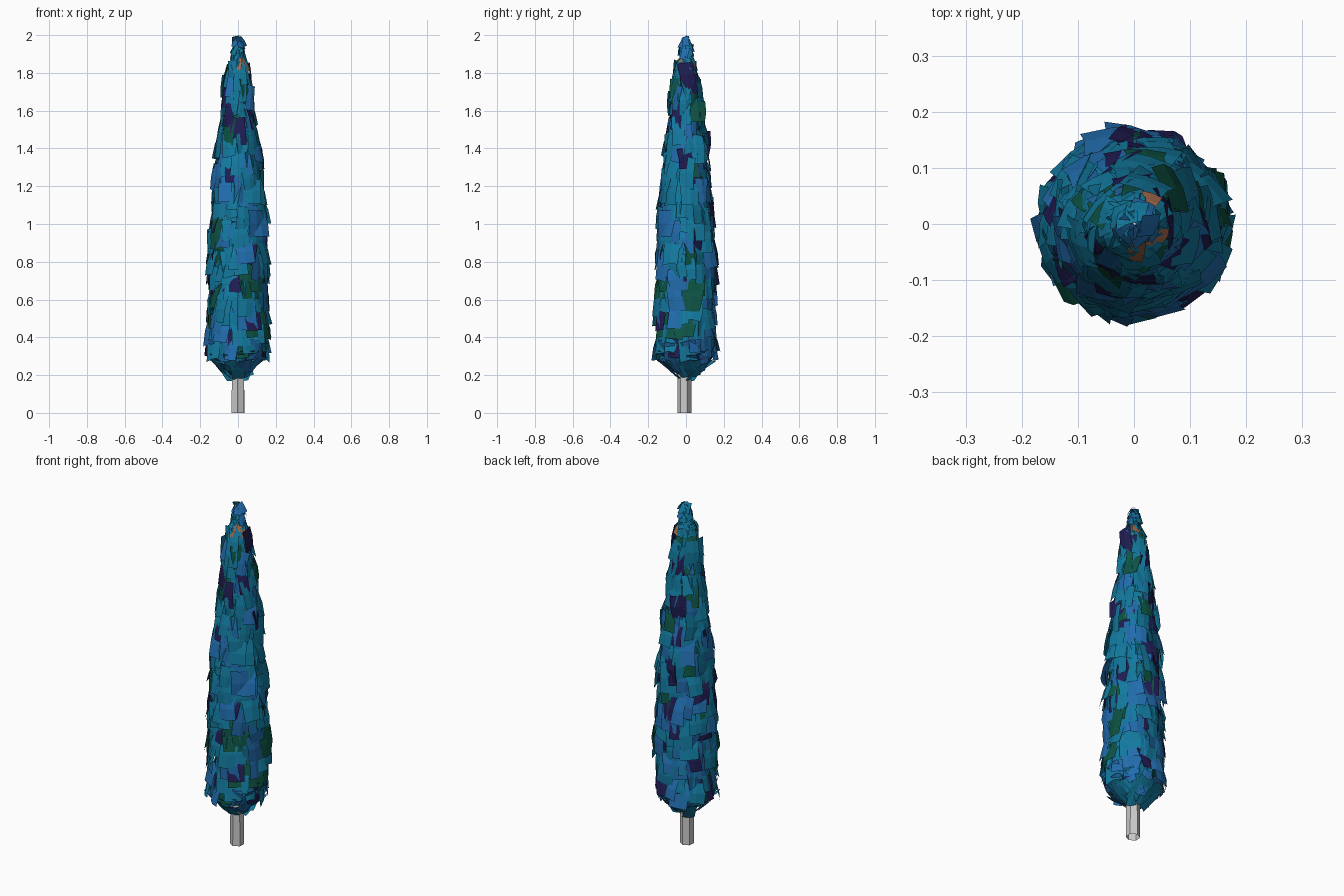
import bpy, bmesh, math, random
from mathutils import Vector, Matrix

if "Cube" in bpy.data.objects:
    bpy.data.objects.remove(bpy.data.objects["Cube"])

random.seed(11)

# outline of the crown: (height, radius)
OUTLINE = [(0.18, 0.04), (0.25, 0.125), (0.33, 0.155), (0.6, 0.152), (0.9, 0.148),
           (1.05, 0.138), (1.3, 0.118), (1.5, 0.096), (1.7, 0.077), (1.83, 0.06),
           (1.88, 0.036), (2.0, 0.026)]


def radius_at(z):
    for (z0, r0), (z1, r1) in zip(OUTLINE, OUTLINE[1:]):
        if z <= z1:
            return r0 + (r1 - r0) * max(0, z - z0) / (z1 - z0)
    return OUTLINE[-1][1]


def material(name, rgb):
    m = bpy.data.materials.new(name)
    m.diffuse_color = (*rgb, 1)
    m.use_nodes = True
    m.node_tree.nodes["Principled BSDF"].inputs["Base Color"].default_value = m.diffuse_color
    return m


MATS = [material("leaf_teal", (0.006, 0.19, 0.34)),
        material("leaf_blue", (0.015, 0.15, 0.42)),
        material("leaf_purple", (0.014, 0.012, 0.085)),
        material("leaf_green", (0.004, 0.09, 0.06)),
        material("bark_brown", (0.36, 0.14, 0.07))]


def add_card(bm, ang, z, r, w, h, yaw, lean, roll, mat):
    """Bent leaf card facing outwards; positive lean pushes the top outwards."""
    rot = (Matrix.Rotation(ang, 4, 'Z') @ Matrix.Rotation(yaw, 4, 'Z')
           @ Matrix.Rotation(lean, 4, 'Y') @ Matrix.Rotation(roll, 4, 'X'))
    base = Vector((r * math.cos(ang), r * math.sin(ang), z))
    bend = 0.06 * w
    rows = []
    for v in (-0.5, 0, 0.5):
        row = []
        for u in (-0.5, 0, 0.5):
            p = Vector((bend * (1 - 4 * u * u) + bend * (1 - 4 * v * v),
                        u * w * random.uniform(0.85, 1.1),
                        v * h * random.uniform(0.92, 1.05)))
            p = base + rot @ p
            p.z = min(p.z, 2.0)
            row.append(bm.verts.new(p))
        rows.append(row)
    for i in range(2):
        for j in range(2):
            f = bm.faces.new((rows[i][j], rows[i][j + 1], rows[i + 1][j + 1], rows[i + 1][j]))
            f.material_index = mat


def finish(bm, name, mats):
    me = bpy.data.meshes.new(name)
    bm.to_mesh(me)
    bm.free()
    for m in mats:
        me.materials.append(m)
    ob = bpy.data.objects.new(name, me)
    bpy.context.collection.objects.link(ob)


def pick():
    return random.choices((0, 1, 2, 3), (50, 26, 13, 11))[0]


def rnd(a):
    return random.uniform(-a, a)


# outer shingled leaf cards, ring by ring
bm = bmesh.new()
z = 0.37
while z < 1.84:
    R = radius_at(z)
    n = max(9, int(2 * math.pi * R / 0.047))
    start = random.random() * 6.28
    for i in range(n):
        ang = start + 2 * math.pi * (i + rnd(0.3)) / n
        w = random.uniform(0.065, 0.11) * (0.55 + 3 * R)
        zz = min(z + rnd(0.025), 1.79)
        add_card(bm, ang, zz, R - random.uniform(-0.004, 0.018), w, random.uniform(0.11, 0.17),
                 rnd(0.35), -0.16 + rnd(0.17), rnd(0.16), pick())
    z += 0.08

# flared skirt cards running out from the trunk
for ring, (r, zz, lean, h) in enumerate([(0.08, 0.24, 0.9, 0.15), (0.115, 0.275, 0.75, 0.13),
                                         (0.138, 0.325, 0.3, 0.11)]):
    for i in range(15):
        ang = 2 * math.pi * (i + 0.33 * ring + rnd(0.3)) / 15
        add_card(bm, ang, zz + rnd(0.015), r + rnd(0.01), random.uniform(0.05, 0.08), h,
                 rnd(0.35), lean + rnd(0.2), rnd(0.3), random.choice((0, 0, 1)))

# narrow tip tuft, leaning over the axis near the top
for i in range(36):
    t = i / 35
    zz = 1.86 + 0.11 * t
    add_card(bm, i * 2.4, zz, radius_at(zz) * random.uniform(0.5, 0.9), 0.042, 0.07 - 0.01 * t,
             rnd(0.4), -0.25 - 0.3 * t + rnd(0.15), rnd(0.3), random.choice((0, 0, 0, 1)))

# cards closing the shoulder under the tip, with some bare twigs
for i in range(12):
    add_card(bm, i * 0.5236, 1.845, 0.046, 0.04, 0.07, rnd(0.4), -0.45 + rnd(0.15), rnd(0.3),
             4 if i in (2, 9, 11) else 0)
finish(bm, "foliage", MATS)

# sparse inner leaf cards behind the outer shell
bm = bmesh.new()
z = 0.36
while z < 1.8:
    R = radius_at(z) * 0.75
    n = max(4, int(2 * math.pi * R / 0.08))
    for i in range(n):
        ang = 2 * math.pi * (i + rnd(0.5)) / n
        add_card(bm, ang, z + rnd(0.03), R, 0.5 * R + 0.04, 0.14,
                 rnd(0.4), -0.1 + rnd(0.2), rnd(0.2), pick())
    z += 0.12
finish(bm, "inner_foliage", MATS)

# six-sided open trunk
bm = bmesh.new()
rings = []
for zz, r in ((0, 0.038), (0.28, 0.036)):
    rings.append([bm.verts.new((r * math.cos(a), r * math.sin(a) - 0.008, zz))
                  for a in (math.radians(-93 + 60 * k) for k in range(6))])
for k in range(6):
    bm.faces.new((rings[0][k], rings[0][(k + 1) % 6], rings[1][(k + 1) % 6], rings[1][k]))
finish(bm, "trunk", [])
